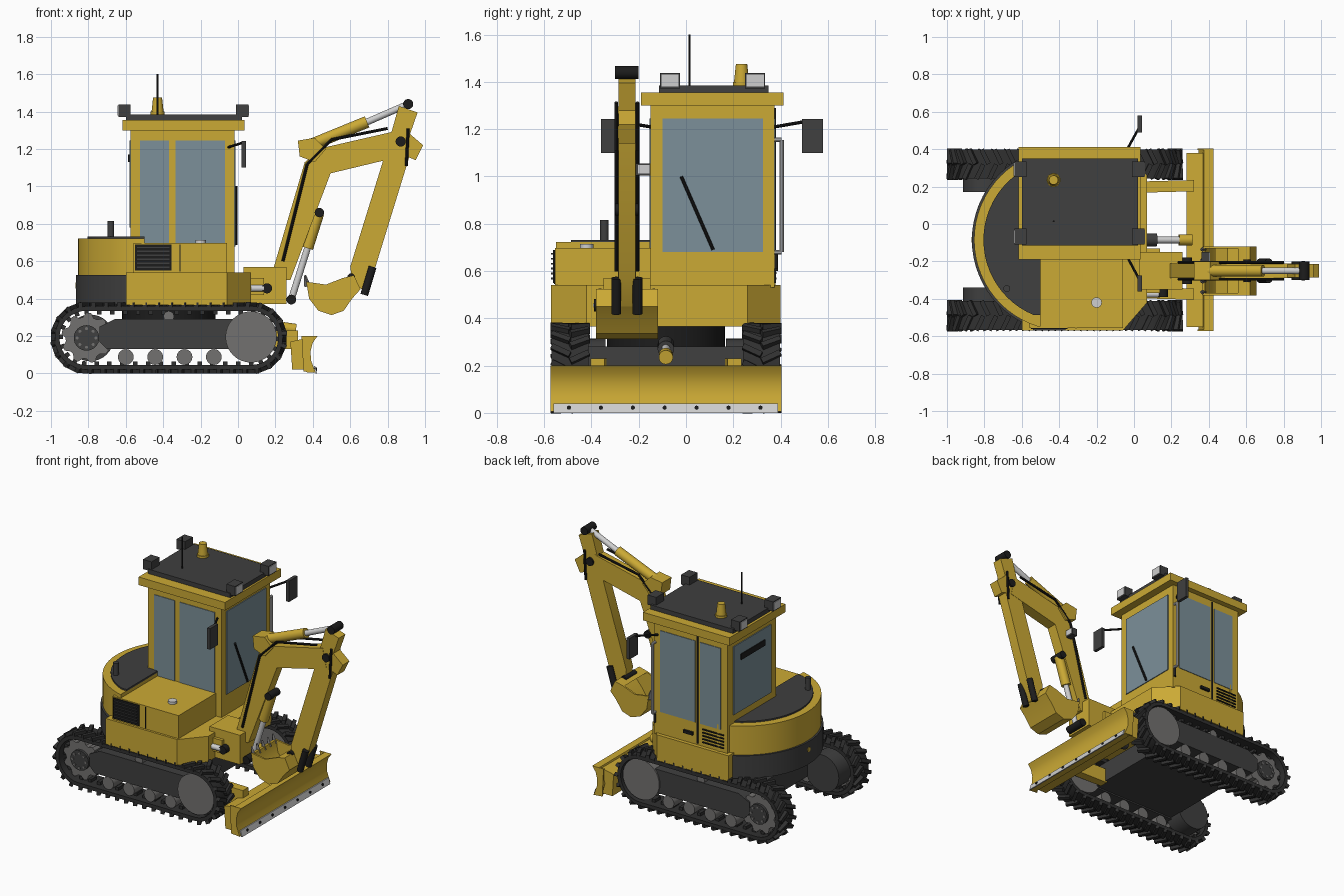
import bpy, bmesh
from math import pi, sin, cos, radians
from mathutils import Matrix, Vector

cube = bpy.data.objects.get("Cube")
if cube:
    bpy.data.objects.remove(cube)


def material(name, red, green, blue):
    mat = bpy.data.materials.new(name)
    mat.use_nodes = True
    mat.diffuse_color = (red, green, blue, 1)
    mat.node_tree.nodes["Principled BSDF"].inputs["Base Color"].default_value = (red, green, blue, 1)
    return mat


yellow = material("yellow paint", .6, .4, .035)
charcoal = material("charcoal", .05, .05, .05)
rubber = material("track rubber", .03, .03, .03)
black = material("black", .012, .012, .012)
steel = material("grey steel", .17, .165, .16)
chrome = material("light metal", .62, .62, .62)
glass = material("tinted glass", .2, .28, .32)
made = []


def finish(name, bm, mat):
    bmesh.ops.recalc_face_normals(bm, faces=bm.faces[:])
    mesh = bpy.data.meshes.new(name)
    bm.to_mesh(mesh)
    bm.free()
    mesh.materials.append(mat)
    obj = bpy.data.objects.new(name, mesh)
    bpy.context.collection.objects.link(obj)
    made.append(obj)
    return obj


def add_cube(bm, xs, ys, zs, frame=Matrix()):
    spans = (xs, ys, zs)
    middle = Matrix.Translation([sum(span) / 2 for span in spans])
    size = Matrix.Diagonal([span[1] - span[0] for span in spans] + [1])
    bmesh.ops.create_cube(bm, size=1, matrix=frame @ middle @ size)


def box(name, xs, ys, zs, mat):
    bm = bmesh.new()
    add_cube(bm, xs, ys, zs)
    return finish(name, bm, mat)


def prism(name, outline, span, mat, upright=False):
    """Extrude an x-z outline along y, or an x-y outline along z."""
    bm = bmesh.new()
    rings = [[bm.verts.new((a, b, s) if upright else (a, s, b)) for a, b in outline] for s in span]
    for ring in rings:
        bm.faces.new(ring)
    for i in range(len(outline)):
        bm.faces.new((rings[0][i - 1], rings[0][i], rings[1][i], rings[1][i - 1]))
    return finish(name, bm, mat)


def rod(name, start, end, radius, mat, tip=None, sides=24):
    start, end = Vector(start), Vector(end)
    axis = end - start
    frame = Matrix.Translation((start + end) / 2) @ axis.to_track_quat("Z", "Y").to_matrix().to_4x4()
    bm = bmesh.new()
    bmesh.ops.create_cone(bm, cap_ends=True, segments=sides, radius1=radius,
                          radius2=radius if tip is None else tip, depth=axis.length, matrix=frame)
    return finish(name, bm, mat)


def axle(name, x, z, ys, radius, mat):
    return rod(name, (x, ys[0], z), (x, ys[1], z), radius, mat, sides=32)


def pipe(name, points, radius, mat):
    for i in range(len(points) - 1):
        rod(f"{name}_{i}", points[i], points[i + 1], radius, mat, sides=10)


# Track path: a stadium around the sprocket and the idler
rear, front, hub, bend = -.81, .07, .19, .18
straight, arc = front - rear, pi * bend
around = 2 * (straight + arc)


def station(s):
    s %= around
    half, s = divmod(s, straight + arc)
    turn = max(0, s - straight) / bend + half * pi
    step = min(s, straight)
    x = front - step if half else rear + step
    return Matrix.Translation((x, 0, hub)) @ Matrix.Rotation(turn, 4, "Y")


middle = -.085
for side, label in ((-1, "right"), (1, "left")):
    yc = middle + side * .405

    def across(inner, outer):
        return sorted((yc + side * inner, yc + side * outer))

    # Belt with chevron lugs and inner guide horns
    bm = bmesh.new()
    count = 88
    loops = []
    for i in range(count):
        frame = station(i * around / count)
        corners = ((-.078, .145), (.078, .145), (.078, .17), (-.078, .17))
        loops.append([bm.verts.new(frame @ Vector((0, yc + y, z))) for y, z in corners])
    for i in range(count):
        for k in range(4):
            bm.faces.new((loops[i - 1][k - 1], loops[i - 1][k], loops[i][k], loops[i][k - 1]))
    lugs = 42
    for i in range(lugs):
        frame = station(i * around / lugs)
        for half in (-1, 1):
            slant = Matrix.Translation((half * .014, yc + half * .04, 0)) @ Matrix.Rotation(half * .45, 4, "Z")
            add_cube(bm, (-.012, .012), (-.043, .043), (.165, .19), frame @ slant)
        add_cube(bm, (-.012, .012), (yc - .03, yc + .03), (.125, .15), frame)
    finish(label + "_track", bm, rubber)

    # Track frame, wheels and drive motor
    prism(label + "_track_frame", [(-.74, .17), (-.7, .13), (.05, .13), (.05, .29), (-.66, .29), (-.74, .25)],
          across(-.06, .055), charcoal)
    teeth = 36
    gear = [(rear + r * cos(a), hub + r * sin(a)) for i in range(teeth)
            for r, a in [(.135 if i % 4 < 2 else .112, 2 * pi * i / teeth)]]
    prism(label + "_sprocket", gear, across(-.02, .045), steel)
    axle(label + "_sprocket_hub", rear, hub, across(0, .062), .068, charcoal)
    for i in range(8):
        a = i * pi / 4
        axle(f"{label}_hub_bolt_{i}", rear + .05 * cos(a), hub + .05 * sin(a), across(.06, .068), .008, steel)
    axle(label + "_drive_motor", rear + .02, hub, across(-.15, -.02), .125, charcoal)
    axle(label + "_idler", front, hub + .005, across(-.065, .065), .137, steel)
    for i in range(4):
        axle(f"{label}_roller_{i}", -.6 + i * .157, .088, across(-.055, .055), .042, steel)
    axle(label + "_top_roller", -.37, .305, across(-.05, .05), .028, steel)

    # Blade push arms
    prism(label + "_blade_arm", [(-.05, middle + side * v) for v in (.25, .31)]
          + [(.32, middle + side * v) for v in (.32, .26)], (.13, .23), yellow, True)

# Undercarriage centre and turntable
box("centre_frame", (-.68, -.04), (-.44, .27), (.14, .28), charcoal)
rod("turntable", (-.37, middle, .27), (-.37, middle, .38), .25, black, sides=48)

# Blade with wear strip and bolts
face = [(.425, .2), (.4, .165), (.388, .12), (.39, .07), (.415, .005)]
prism("blade", face + [(.37, .005), (.345, .09), (.375, .2)], (-.565, .395), yellow)
prism("blade_back", [(.28, .17), (.37, .19), (.37, .02), (.29, .02)], (-.55, .38), yellow)
for y in (-.573, .395):
    prism("blade_end_plate", face + [(.35, .01), (.34, .2)], (y, y + .008), yellow)
prism("wear_strip", [(.405, .04), (.412, .04), (.424, 0), (.415, 0)], (-.56, .39), chrome)
for i in range(7):
    axle_y = -.495 + i * .135
    rod("strip_bolt", (.4, axle_y, .022), (.422, axle_y, .022), .009, black, sides=10)
rod("blade_cylinder", (0, middle, .29), (.12, middle, .27), .035, charcoal)
rod("blade_piston", (.1, middle, .275), (.27, middle, .245), .018, chrome)
rod("blade_cylinder_eye", (.24, middle, .245), (.31, middle, .235), .03, yellow)

# Upper deck and rounded rear
prism("deck", [(-.6, -.57), (-.06, -.57), (.07, -.42), (.07, .26), (-.06, .4), (-.6, .4)],
      (.365, .54), yellow, True)


def half_disc(name, radius, cut, zs, mat):
    steps = 32
    curve = [(-.37 + radius * cos(a), middle + radius * sin(a))
             for a in [pi * (.5 + i / steps) for i in range(steps + 1)]]
    outline = [p for p in curve if p[0] < cut]
    ends = [(cut, outline[-1][1]), (cut, outline[0][1])]
    prism(name, outline + ends, zs, mat, True)


half_disc("counterweight", .497, -.58, (.37, .525), charcoal)
half_disc("rear_body", .485, -.5, (.525, .722), yellow)
half_disc("rear_cover", .435, -.5, (.72, .732), charcoal)
rod("exhaust", (-.68, -.345, .72), (-.68, -.345, .815), .018, charcoal)
rod("rear_latch", (-.87, middle, .47), (-.85, middle, .47), .015, yellow)

# Engine cover with grille and cap
box("engine_cover", (-.56, -.06), (-.555, -.14), (.53, .697), yellow)
box("grille", (-.55, -.355), (-.562, -.554), (.55, .69), black)
for i in range(6):
    z = .565 + i * .021
    prism("grille_slat", [(-.54, z), (-.365, z), (-.365, z + .007), (-.54, z + .007)], (-.57, -.56), charcoal)
box("cover_seam", (-.312, -.307), (-.558, -.554), (.545, .69), black)
rod("fuel_cap", (-.2, -.42, .69), (-.2, -.42, .714), .028, chrome)

# Cab with windows
box("cab", (-.575, -.02), (-.15, .375), (.53, 1.31), yellow)
box("front_window", (-.021, -.014), (-.1, .325), (.68, 1.245), glass)
box("rear_window", (-.581, -.574), (-.09, .315), (.78, 1.245), glass)
box("rear_vent_bar", (-.587, -.58), (-.02, .24), (1.13, 1.17), black)
for y, label in ((-.154, "right"), (.372, "left")):
    box(label + "_rear_window", (-.525, -.37), (y, y + .007), (.69, 1.245), glass)
    box(label + "_front_window", (-.335, -.07), (y, y + .007), (.69, 1.245), glass)
box("door_seam", (-.357, -.347), (.373, .381), (.55, 1.29), black)
box("door_handle", (-.32, -.25), (.37, .39), (.6, .62), black)
for i in range(5):
    z = .565 + i * .022
    box("door_louvre", (-.55, -.39), (.374, .382), (z, z + .008), black)
pipe("wiper", [(-.008, -.02, 1), (-.008, .115, .69)], .007, black)
pipe("handrail", [(-.03, .37, 1.155), (-.03, .405, 1.155), (-.03, .405, .68), (-.03, .37, .68)], .009, chrome)
rod("rail_foot", (-.03, .38, .61), (-.03, .38, .67), .009, black)

# Roof, lamps, beacon and antenna
box("roof", (-.617, .035), (-.19, .413), (1.3, 1.355), yellow)
box("roof_panel", (-.6, .022), (-.115, .35), (1.35, 1.385), charcoal)
for x, lens in ((-.64, -.644), (-.01, .052)):
    for y in (-.11, .25):
        box("roof_lamp", (x, x + .065), (y, y + .085), (1.372, 1.438), charcoal)
        box("lamp_lens", (lens, lens + .007), (y + .006, y + .079), (1.38, 1.432), chrome)
rod("beacon_base", (-.43, .235, 1.38), (-.43, .235, 1.4), .037, yellow)
rod("beacon", (-.43, .235, 1.4), (-.43, .235, 1.475), .032, yellow, .024)
rod("antenna", (-.43, .015, 1.38), (-.43, .015, 1.6), .005, black, sides=8)

# Mirrors
for root, reach, ys in ((-.15, -.3, (-.36, -.275)), (.375, .52, (.49, .58))):
    pipe("mirror_arm", [(-.05, root, 1.21), (.03, reach, 1.235)], .007, black)
    box("mirror", (.02, .042), ys, (1.1, 1.243), charcoal)

# Swing bracket and lift cylinder
mast = -.25


def centred(half):
    return mast - half, mast + half


box("swing_bracket", (.03, .26), centred(.1), (.37, .57), yellow)
box("swing_wings", (.03, .14), centred(.12), (.42, .51), yellow)
rod("swing_piston", (.03, -.375, .455), (.14, -.375, .455), .018, chrome)
axle("swing_pin", .155, .455, (-.39, -.34), .027, black)
axle("lift_pin", .285, .395, centred(.07), .026, black)
rod("lift_piston", (.285, mast, .395), (.4, mast, .76), .018, chrome)
rod("lift_barrel", (.37, mast, .67), (.43, mast, .86), .032, yellow)
axle("lift_top_pin", .435, .86, centred(.05), .025, black)

# Boom and stick
prism("boom", [(.17, .5), (.195, .58), (.357, 1.13), (.47, 1.21), (.84, 1.295), (.87, 1.16), (.495, 1.07), (.28, .5)],
      centred(.038), yellow)
prism("cylinder_mount", [(.32, 1.245), (.41, 1.26), (.47, 1.2), (.41, 1.13), (.33, 1.16)], centred(.05), yellow)
prism("stick", [(.86, 1.43), (.96, 1.395), (.92, 1.28), (.99, 1.22), (.95, 1.14), (.915, 1.155),
                (.735, .57), (.66, .45), (.61, .5), (.6, .57), (.795, 1.2)], centred(.036), yellow)
rod("stick_barrel", (.36, mast, 1.21), (.69, mast, 1.345), .032, yellow)
rod("stick_piston", (.68, mast, 1.34), (.91, mast, 1.44), .018, chrome)
for x, z in ((.91, 1.44), (.87, 1.24)):
    axle("stick_pin", x, z, centred(.05), .027, black)
for y in centred(.045):
    pipe("boom_hose", [(.24, y, .6), (.37, y, 1.12), (.5, y, 1.25), (.8, y, 1.31)], .008, black)
    pipe("stick_hose", [(.91, y, 1.31), (.9, y, 1.11)], .008, black)
    rod("bucket_link", (.72, y, .57), (.675, y, .42), .021, black)
box("boom_lamp", (.36, .4), (-.212, -.15), (1.005, 1.055), charcoal)
box("boom_lamp_lens", (.4, .407), (-.205, -.152), (1.01, 1.05), chrome)

# Bucket: curved shell, side plates and teeth
shell = [(.365, .49), (.38, .4), (.43, .335), (.5, .312), (.565, .335), (.61, .4), (.655, .45), (.62, .525), (.56, .51)]
inside = [(.51 + (x - .51) * .9, .47 + (z - .47) * .9) for x, z in reversed(shell)]
prism("bucket_shell", shell + inside, centred(.125), yellow)
for y in centred(.125):
    prism("bucket_side", shell + [(.47, .475)], (y - .006, y + .006), yellow)
for i in range(5):
    y = mast + (i - 2) * .057
    rod("bucket_tooth", (.372, y, .465), (.358, y, .525), .018, steel, .006, sides=4)
axle("bucket_pin", .605, .515, centred(.06), .02, black)

# Smooth the round parts while keeping edges crisp
bpy.ops.object.select_all(action="DESELECT")
for obj in made:
    obj.select_set(True)
bpy.context.view_layer.objects.active = made[0]
bpy.ops.object.shade_smooth_by_angle(angle=radians(30))
